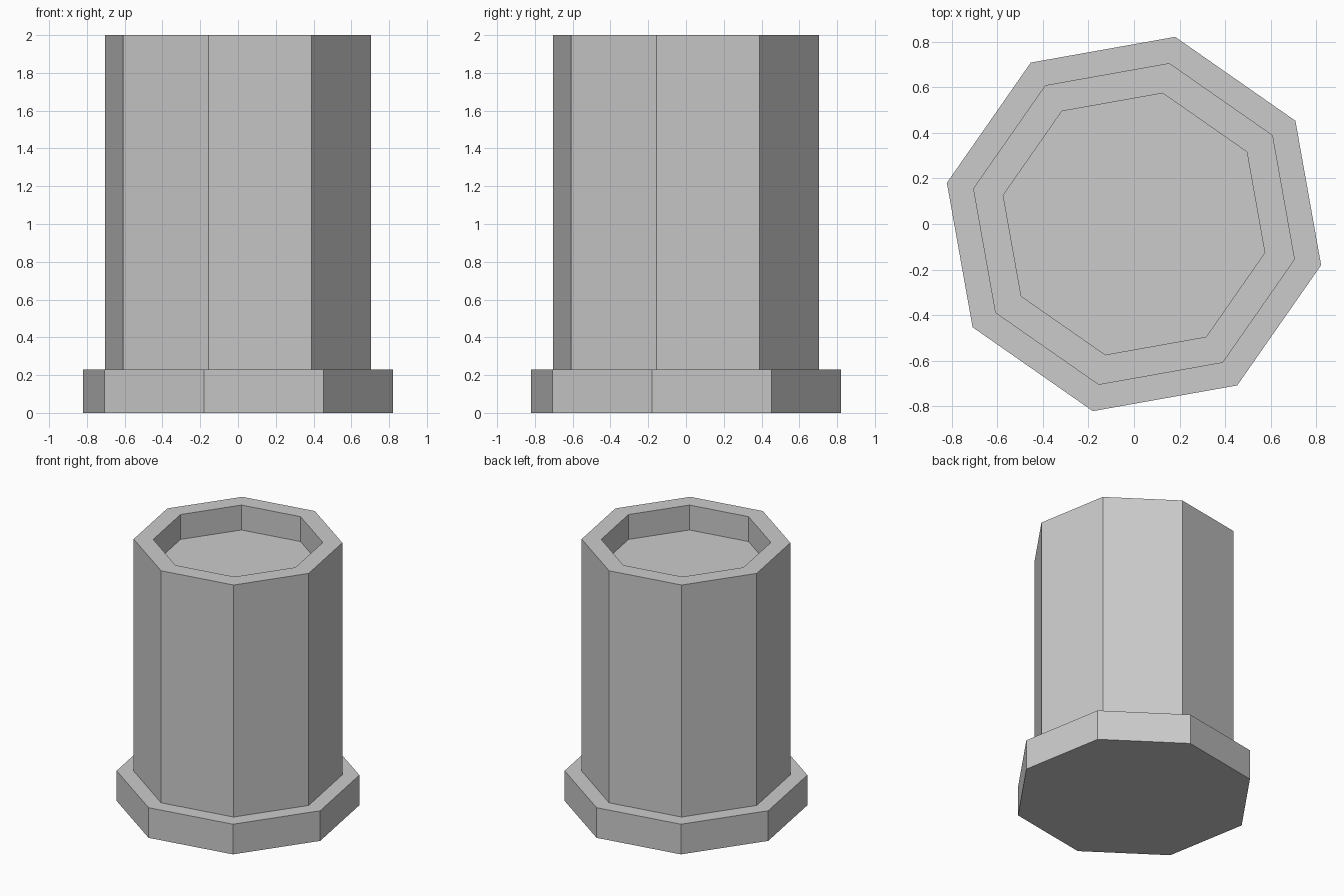
import bpy
from math import cos, sin, radians

if "Cube" in bpy.data.objects:
    bpy.data.objects.remove(bpy.data.objects["Cube"])

SIDES = 8
TURN = radians(-12.4)


def octagonal_part(name, profile):
    """Sweep a (radius, z) profile around z, capping the first and last rings."""
    verts = [(r * cos(TURN + radians(360 * i / SIDES)),
              r * sin(TURN + radians(360 * i / SIDES)), z)
             for r, z in profile for i in range(SIDES)]
    faces = [tuple(reversed(range(SIDES)))]
    for k in range(len(profile) - 1):
        a, b = k * SIDES, (k + 1) * SIDES
        for i in range(SIDES):
            j = (i + 1) % SIDES
            faces.append((a + i, a + j, b + j, b + i))
    last = (len(profile) - 1) * SIDES
    faces.append(tuple(range(last, last + SIDES)))
    mesh = bpy.data.meshes.new(name)
    mesh.from_pydata(verts, [], faces)
    obj = bpy.data.objects.new(name, mesh)
    bpy.context.collection.objects.link(obj)
    return obj


# Wide foot
octagonal_part("base_flange", [(0.84, 0.0), (0.84, 0.23)])

# Tall body with a shallow recess in the top
octagonal_part("column_body", [(0.722, 0.23), (0.722, 2.0), (0.587, 2.0), (0.587, 1.81)])
